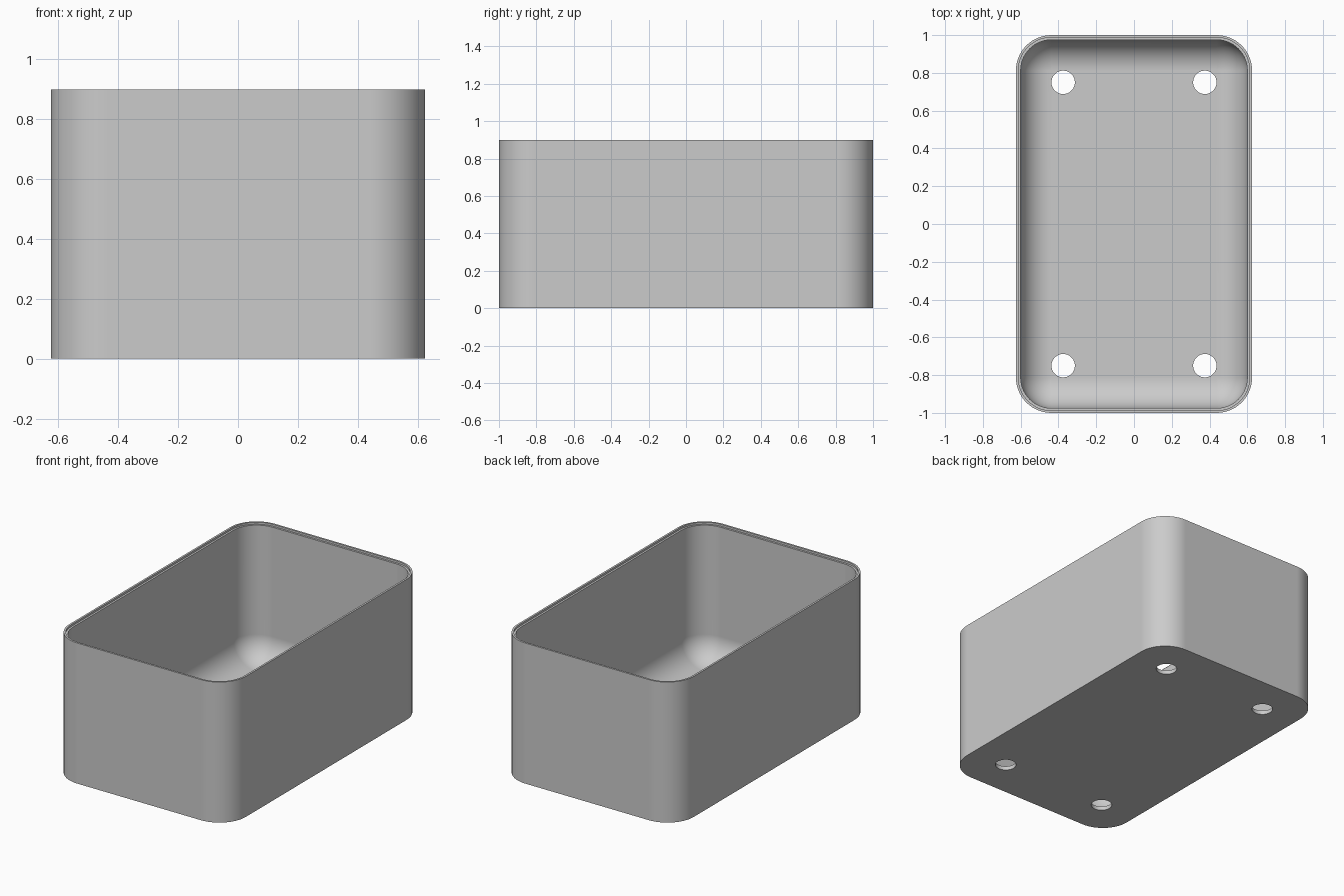
import bpy, bmesh
from math import sin, cos, pi

if "Cube" in bpy.data.objects:
    bpy.data.objects.remove(bpy.data.objects["Cube"], do_unlink=True)

HALF_X, HALF_Y, HEIGHT = 0.625, 1.0, 0.9
CORNER, WALL, LIP = 0.1875, 0.025, 0.0125
HOLE_X, HOLE_Y, HOLE_R = 0.375, 0.75, 0.062
STEPS = 14


def ring(bm, radius, z):
    """Rounded rectangle whose corner centres stay fixed."""
    verts = []
    for i, (sx, sy) in enumerate(((1, 1), (-1, 1), (-1, -1), (1, -1))):
        for k in range(STEPS + 1):
            a = (i + k / STEPS) * pi / 2
            verts.append(bm.verts.new((sx * (HALF_X - CORNER) + radius * cos(a),
                                       sy * (HALF_Y - CORNER) + radius * sin(a), z)))
    return verts


def circle(bm, x, y, z, count=36):
    return [bm.verts.new((x + HOLE_R * cos(2 * pi * k / count),
                          y + HOLE_R * sin(2 * pi * k / count), z)) for k in range(count)]


def bridge(bm, a, b):
    n = len(a)
    for i in range(n):
        j = (i + 1) % n
        bm.faces.new((a[i], a[j], b[j], b[i]))


bm = bmesh.new()

# Outer wall, stepped rim and inner wall with a rounded foot
fillet = CORNER - WALL
profile = [(CORNER, 0), (CORNER, HEIGHT), (CORNER - LIP, HEIGHT),
           (CORNER - LIP, HEIGHT - LIP), (fillet, HEIGHT - LIP)]
for k in range(STEPS + 1):
    t = k / STEPS * pi / 2
    radius = 0 if k == STEPS else fillet * cos(t)
    profile.append((radius, WALL + fillet * (1 - sin(t))))
rings = [ring(bm, r, z) for r, z in profile]
for low, high in zip(rings, rings[1:]):
    bridge(bm, low, high)
bmesh.ops.remove_doubles(bm, verts=bm.verts[:], dist=0.00001)

# Four drain holes through the floor
for sx in (-1, 1):
    for sy in (-1, 1):
        bridge(bm, circle(bm, sx * HOLE_X, sy * HOLE_Y, 0),
               circle(bm, sx * HOLE_X, sy * HOLE_Y, WALL))

# Underside and floor, filled around the holes
for z in (0, WALL):
    edges = [e for e in bm.edges if e.is_boundary
             and all(abs(v.co.z - z) < 0.0001 for v in e.verts)]
    bmesh.ops.triangle_fill(bm, edges=edges, use_beauty=True, normal=(0, 0, 1))
bmesh.ops.recalc_face_normals(bm, faces=bm.faces[:])

mesh = bpy.data.meshes.new("open_box")
bm.to_mesh(mesh)
bm.free()
box = bpy.data.objects.new("open_box", mesh)
bpy.context.collection.objects.link(box)

# Plain grey
grey = bpy.data.materials.new("plain grey")
grey.use_nodes = True
colour = (0.6, 0.6, 0.6, 1)
grey.diffuse_color = colour
grey.node_tree.nodes["Principled BSDF"].inputs["Base Color"].default_value = colour
mesh.materials.append(grey)

# Smooth corners, crisp rim and base edges
bpy.ops.object.select_all(action='DESELECT')
box.select_set(True)
bpy.context.view_layer.objects.active = box
bpy.ops.object.shade_smooth_by_angle(angle=pi / 6)
weighted = box.modifiers.new("even_shading", 'WEIGHTED_NORMAL')
weighted.keep_sharp = True
